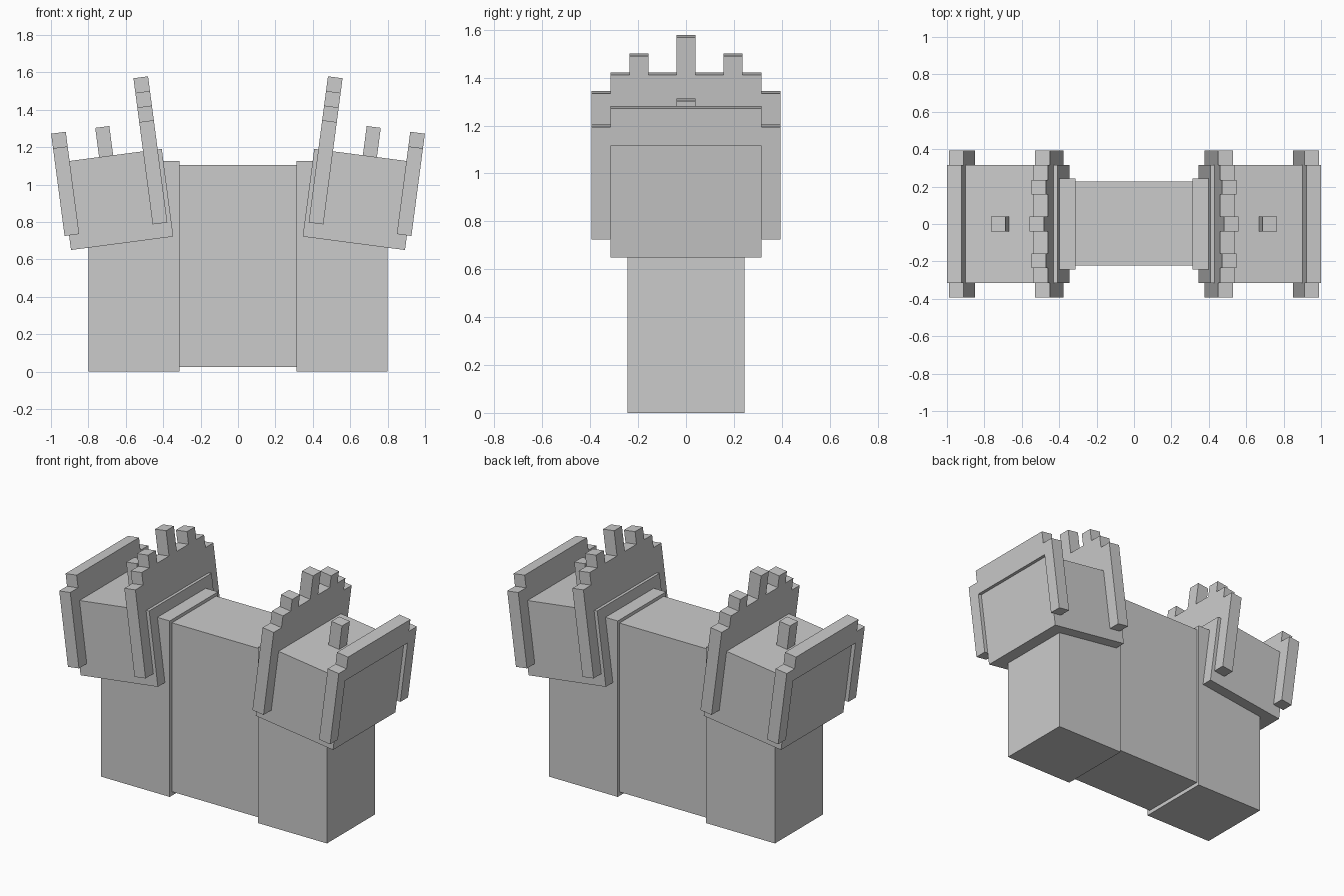
import bpy
from math import radians
from mathutils import Matrix, Vector

cube = bpy.data.objects.get("Cube")
if cube:
    bpy.data.objects.remove(cube)

grey = bpy.data.materials.new("plain grey")
grey.use_nodes = True
COLOUR = (0.6, 0.6, 0.6, 1)
grey.diffuse_color = COLOUR
grey.node_tree.nodes["Principled BSDF"].inputs["Base Color"].default_value = COLOUR

U = 0.0788  # side of one block unit


def mesh_object(name, verts, faces):
    mesh = bpy.data.meshes.new(name)
    mesh.from_pydata(verts, [], faces)
    mesh.materials.append(grey)
    obj = bpy.data.objects.new(name, mesh)
    bpy.context.collection.objects.link(obj)
    return obj


def prism(name, outline, x0, x1):
    """Extrude a closed (y, z) outline, anticlockwise seen from +x, along x."""
    n = len(outline)
    verts = [(x, y, z) for x in (x0, x1) for y, z in outline]
    faces = [list(range(n))[::-1], list(range(n, 2 * n))]
    faces += [(i, (i + 1) % n, n + (i + 1) % n, n + i) for i in range(n)]
    return mesh_object(name, verts, faces)


def box(name, x, y, z):
    return prism(name, [(y[0], z[0]), (y[1], z[0]), (y[1], z[1]), (y[0], z[1])], *x)


def frame(half):
    """Mirror the +y half of an arch outline, in block units."""
    pts = half + [(-y, z) for y, z in reversed(half)]
    return [(y * U, z * U) for y, z in pts]


# Stepped arches that wrap the shoulder guard
crest = frame([(4, 6), (4, 1), (5, 1), (5, 8), (4, 8), (4, 9), (3, 9), (3, 10),
               (2, 10), (2, 9), (0.5, 9), (0.5, 11)][0:])
rim = frame([(4, 6), (4, 1), (5, 1), (5, 7), (4, 7), (4, 8)])

# Torso
box("torso", (-0.33, 0.33), (-0.222, 0.226), (0.025, 1.105))

for side, s in (("left", 1), ("right", -1)):
    # Arm
    box(side + "_arm", sorted((s * 0.312, s * 0.8)), (-0.244, 0.244), (0, 1.125))

    # Tilted shoulder guard, built flat, then tilted and mirrored
    parts = [
        box(side + "_shoulder_guard", (0, 7 * U), (-4 * U, 4 * U), (0, 6 * U)),
        prism(side + "_inner_crest", crest, 0.022, 0.022 + U),
        prism(side + "_outer_rim", rim, 0.497, 0.497 + U),
        box(side + "_shoulder_peg", (0.262, 0.338), (-U / 2, U / 2), (6 * U, 8 * U)),
    ]
    tilt = Matrix.Translation(Vector((0.346, 0, 0.722))) @ Matrix.Rotation(radians(7.5), 4, "Y")
    for part in parts:
        part.data.transform(Matrix.Scale(s, 4, (1, 0, 0)) @ tilt)
        if s < 0:
            part.data.flip_normals()
